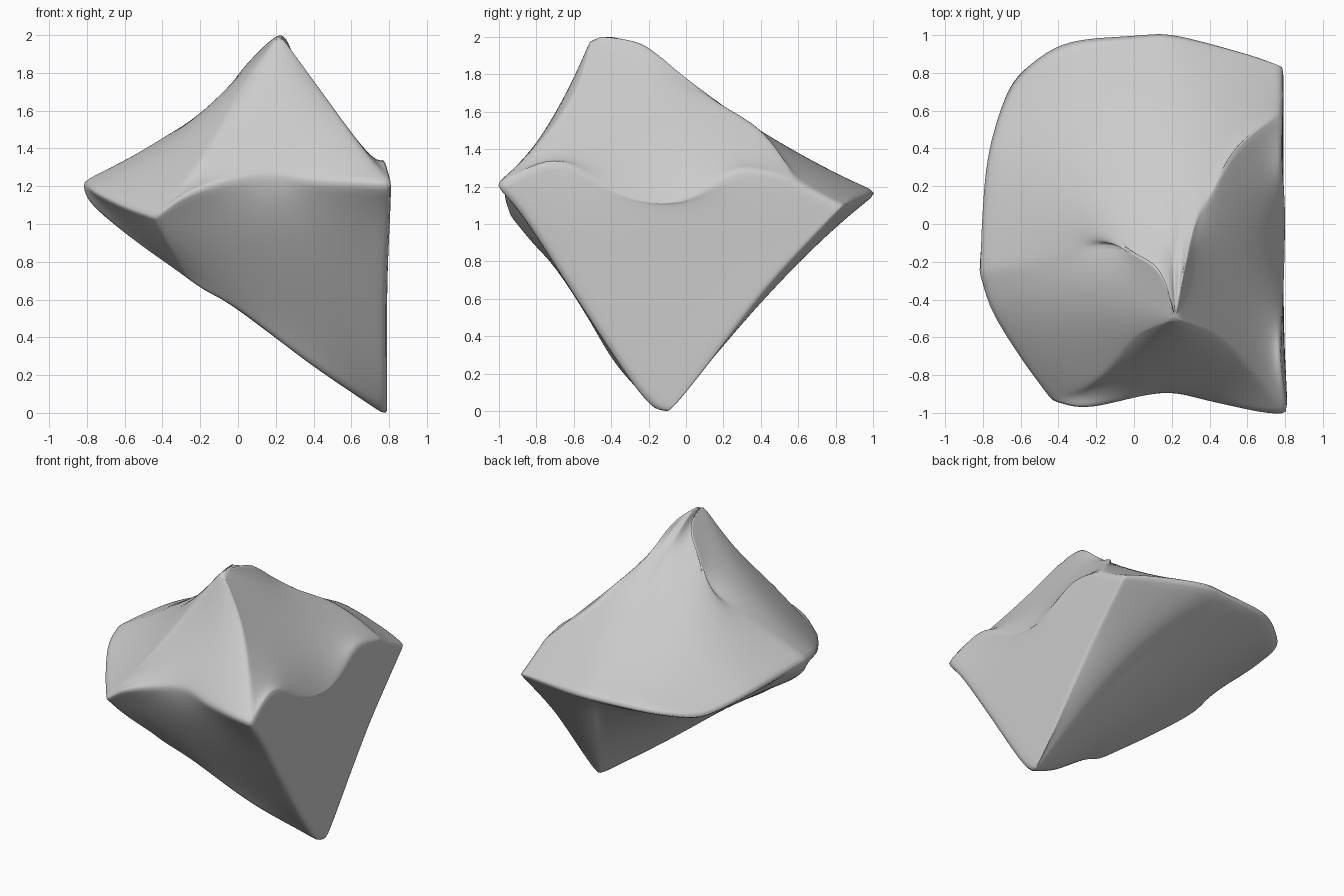
import bpy
import bmesh
from mathutils import Vector

STEPS = 36

# Remove the default cube
cube = bpy.data.objects.get("Cube")
if cube:
    bpy.data.objects.remove(cube, do_unlink=True)


def smooth_path(*points):
    """Sample a smooth curve through the points at even distances."""
    pts = [Vector(p) for p in points]
    ext = [pts[0] * 2 - pts[1]] + pts + [pts[-1] * 2 - pts[-2]]
    dense = []
    for a, b, c, d in zip(ext, ext[1:], ext[2:], ext[3:]):
        for i in range(STEPS):
            t = i / STEPS
            dense.append(0.5 * (2 * b + (c - a) * t + (2 * a - 5 * b + 4 * c - d) * t * t
                                + (3 * b - a - 3 * c + d) * t ** 3))
    dense.append(pts[-1])
    travelled = [0.0]
    for a, b in zip(dense, dense[1:]):
        travelled.append(travelled[-1] + (b - a).length)
    result, k = [], 0
    for i in range(STEPS + 1):
        goal = travelled[-1] * i / STEPS
        while k < len(dense) - 2 and travelled[k + 1] < goal:
            k += 1
        span = max(travelled[k + 1] - travelled[k], 1e-9)
        result.append(dense[k].lerp(dense[k + 1], (goal - travelled[k]) / span))
    return result


def flip(path):
    return path[::-1]


def point(corner):
    return [Vector(corner)] * (STEPS + 1)


def facet(bm, near, far, start, end):
    """Fill the area between four edge curves; return the inner vertices."""
    grid = []
    for j in range(STEPS + 1):
        v, row = j / STEPS, []
        for i in range(STEPS + 1):
            u = i / STEPS
            co = near[i].lerp(far[i], v) + start[j].lerp(end[j], u)
            co -= near[0].lerp(near[-1], u).lerp(far[0].lerp(far[-1], u), v)
            row.append(bm.verts.new(co))
        grid.append(row)
    for low, high in zip(grid, grid[1:]):
        for i in range(STEPS):
            bm.faces.new((low[i], low[i + 1], high[i + 1], high[i]))
    return [vert for row in grid[1:-1] for vert in row[1:-1]]


def soften(bm, verts, factor, rounds):
    for _ in range(rounds):
        bmesh.ops.smooth_vert(bm, verts=verts, factor=factor,
                              use_axis_x=True, use_axis_y=True, use_axis_z=True)


# Corners of the rock
peak = (0.22, -0.5, 2.01)
front_left = (-0.44, -0.94, 1.04)
front_right = (0.82, -1.02, 1.21)
shoulder = (0.785, 0.58, 1.24)
back_right = (0.79, 0.84, 1.1)
back_middle = (0, 1.02, 1.17)
left_tip = (-0.825, -0.25, 1.23)
keel_knee = (-0.27, -0.63, 0.72)
foot = (0.79, -0.12, -0.03)

# Edges running between the corners
front_rim = smooth_path(front_left, (-0.25, -0.98, 1.18), (0.15, -0.895, 1.26),
                        (0.4, -0.945, 1.23), (0.68, -1.01, 1.22), front_right)
left_rim = smooth_path(left_tip, (-0.77, -0.45, 1.18), (-0.61, -0.71, 1.1), front_left)
back_rim_left = smooth_path(left_tip, (-0.82, 0.05, 1.21), (-0.79, 0.4, 1.18),
                            (-0.69, 0.74, 1.12), (-0.6, 0.85, 1.13), (-0.38, 0.99, 1.17),
                            back_middle)
back_rim_right = smooth_path(back_middle, (0.2, 1.02, 1.17), (0.6, 0.91, 1.13), back_right)
peak_left = smooth_path(front_left, (-0.2, -0.83, 1.34), (0.01, -0.6, 1.7), peak)
peak_right = smooth_path(front_right, (0.66, -0.81, 1.41), (0.44, -0.59, 1.71), peak)
ridge = smooth_path(peak, (0.25, -0.32, 2.0), (0.27, -0.2, 1.96), (0.33, 0, 1.77),
                    (0.42, 0.18, 1.65), (0.5, 0.36, 1.55), (0.62, 0.48, 1.42), shoulder)
crest = smooth_path(peak, (0.21, -0.3, 1.99), (0.21, 0, 1.74), (0.18, 0.3, 1.55),
                    (0.1, 0.6, 1.38), (0.04, 0.8, 1.27), back_middle)
spur = smooth_path(peak, (0.15, -0.24, 1.96), (0, -0.14, 1.8), (-0.1, -0.1, 1.63),
                   (-0.3, -0.13, 1.52), (-0.55, -0.2, 1.37), left_tip)
crown = smooth_path(front_right, (0.775, -0.7, 1.36), (0.79, -0.4, 1.18), (0.8, -0.1, 1.1),
                    (0.8, 0.12, 1.2), (0.78, 0.3, 1.31), shoulder)
crown_end = smooth_path(shoulder, (0.79, 0.7, 1.17), back_right)
foot_front = smooth_path(front_right, (0.81, -0.87, 1.04), (0.79, -0.61, 0.64),
                         (0.79, -0.26, 0.11), foot)
foot_back = smooth_path(foot, (0.79, 0, 0.1), (0.79, 0.35, 0.56), (0.79, 0.5, 0.74), back_right)
belly = smooth_path(foot, (0.62, 0.12, 0.3), (0.4, 0.45, 0.72), (0.2, 0.75, 0.98), back_middle)
keel = smooth_path(keel_knee, (-0.18, -0.6, 0.65), (0, -0.54, 0.55), (0.4, -0.37, 0.24), foot)
keel_left = smooth_path(left_tip, (-0.79, -0.27, 1.12), (-0.58, -0.42, 0.94), keel_knee)
knee_rise = smooth_path(front_left, (-0.37, -0.82, 0.9), keel_knee)

# Broken faces of the rock: five above the rim, four below it and the flat side
bm = bmesh.new()
inner = []
for edges in (
    (front_rim, point(peak), peak_left, peak_right),
    (crown, point(peak), peak_right, flip(ridge)),
    (ridge, back_rim_right, crest, crown_end),
    (back_rim_left, point(peak), flip(spur), flip(crest)),
    (flip(left_rim), point(peak), peak_left, flip(spur)),
    (left_rim, point(keel_knee), keel_left, knee_rise),
    (front_rim, keel, knee_rise, foot_front),
    (back_rim_left, keel, keel_left, flip(belly)),
    (back_rim_right, point(foot), flip(belly), flip(foot_back)),
    (crown, foot_back, foot_front, crown_end),
):
    inner += facet(bm, *edges)

# Pull each face taut, weld them and wear the edges down slightly
soften(bm, inner, 0.9, 500)
bmesh.ops.remove_doubles(bm, verts=bm.verts, dist=0.002)
bmesh.ops.dissolve_degenerate(bm, edges=bm.edges, dist=0.0005)
soften(bm, bm.verts, 0.5, 3)
bmesh.ops.recalc_face_normals(bm, faces=bm.faces)

# Rest the foot on the ground
ground = min(v.co.z for v in bm.verts)
bmesh.ops.translate(bm, verts=bm.verts, vec=(0, 0, -ground))

mesh = bpy.data.meshes.new("rock")
bm.to_mesh(mesh)
bm.free()
rock = bpy.data.objects.new("rock", mesh)
bpy.context.collection.objects.link(rock)
for poly in mesh.polygons:
    poly.use_smooth = True

# Stone colour
stone = bpy.data.materials.new("stone grey")
stone.use_nodes = True
colour = (0.6, 0.6, 0.6, 1)
stone.diffuse_color = colour
stone.node_tree.nodes["Principled BSDF"].inputs["Base Color"].default_value = colour
mesh.materials.append(stone)
